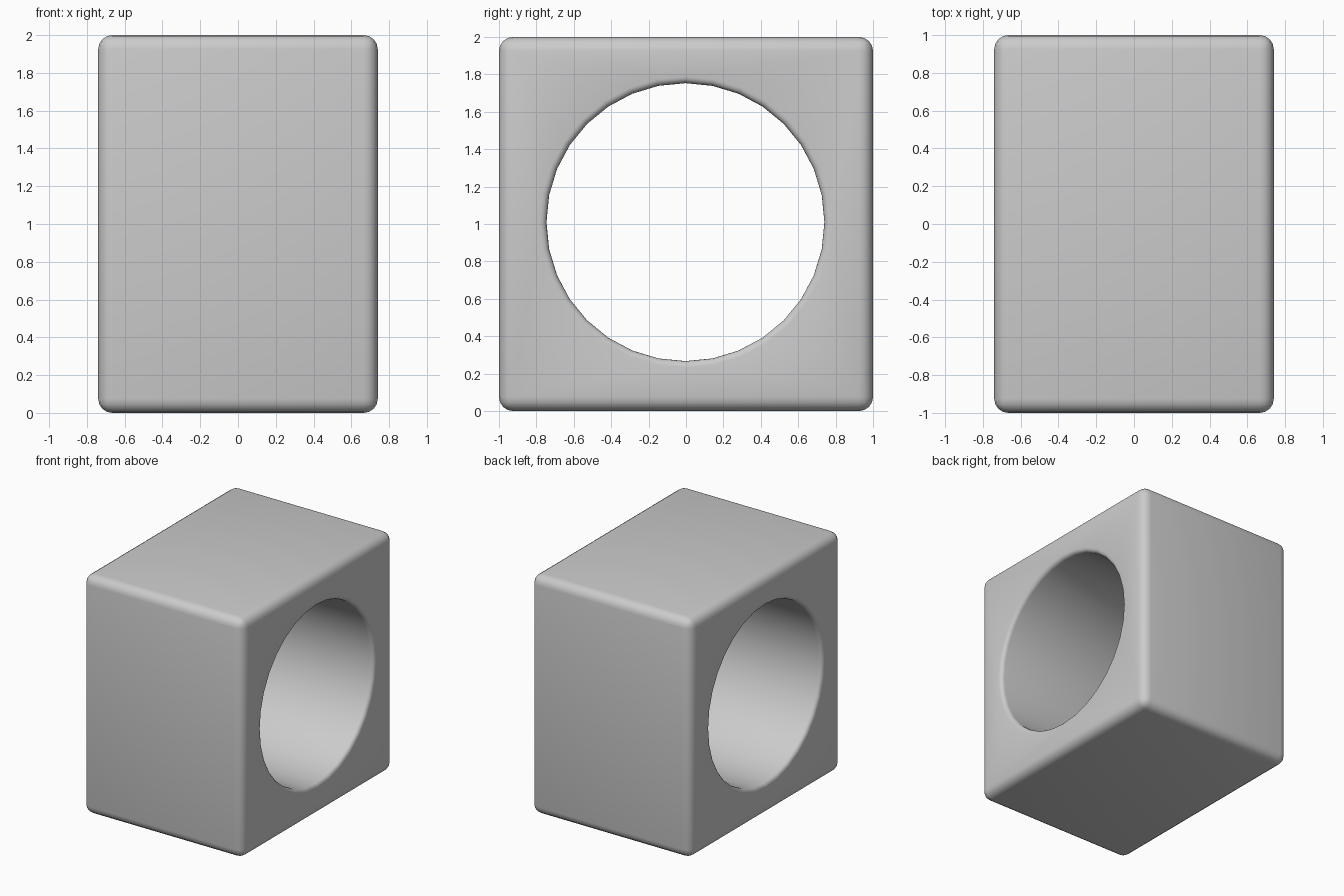
import bpy
import bmesh
from math import sin, cos, pi

if "Cube" in bpy.data.objects:
    bpy.data.objects.remove(bpy.data.objects["Cube"])

HALF_X = 0.74     # half thickness of the block
EDGE = 0.075      # rounding of the outer edges
BORE = 0.743      # hole radius
RIM = 0.035       # rounding of the hole rim
SIDES = 32
CENTRE_Y, CENTRE_Z = -0.003, 1.01


def new_object(name, bm):
    mesh = bpy.data.meshes.new(name)
    bm.to_mesh(mesh)
    bm.free()
    obj = bpy.data.objects.new(name, mesh)
    bpy.context.collection.objects.link(obj)
    return obj


# block with rounded edges
bm = bmesh.new()
bmesh.ops.create_cube(bm, size=1)
for v in bm.verts:
    v.co.x *= 2 * HALF_X
    v.co.y *= 2
    v.co.z = v.co.z * 2 + 1
bmesh.ops.bevel(bm, geom=bm.edges[:], offset=EDGE, segments=4,
                profile=0.5, affect='EDGES')
block = new_object("bored_block", bm)

# hole cutter: a lathed profile flaring at both rims
right = [(HALF_X - RIM + RIM * sin(a), BORE + RIM - RIM * cos(a))
         for a in [i * pi / 8 for i in range(5)]]
right.append((HALF_X + 0.1, BORE + RIM))
profile = [(-x, r) for x, r in reversed(right)] + right
bm = bmesh.new()
rings = [[bm.verts.new((x, CENTRE_Y + r * cos(2 * pi * i / SIDES),
                        CENTRE_Z + r * sin(2 * pi * i / SIDES)))
          for i in range(SIDES)] for x, r in profile]
for a, b in zip(rings, rings[1:]):
    for i in range(SIDES):
        j = (i + 1) % SIDES
        bm.faces.new((a[i], a[j], b[j], b[i]))
bm.faces.new(rings[0])
bm.faces.new(rings[-1])
bmesh.ops.recalc_face_normals(bm, faces=bm.faces[:])
cutter = new_object("hole_cutter", bm)
cutter.hide_render = True

# cut the hole, then smooth the shading
cut = block.modifiers.new("hole", 'BOOLEAN')
cut.operation = 'DIFFERENCE'
cut.solver = 'EXACT'
cut.object = cutter
bpy.context.view_layer.objects.active = block
block.select_set(True)
bpy.ops.object.modifier_apply(modifier=cut.name)
bpy.data.objects.remove(cutter)
bpy.ops.object.shade_smooth_by_angle()
